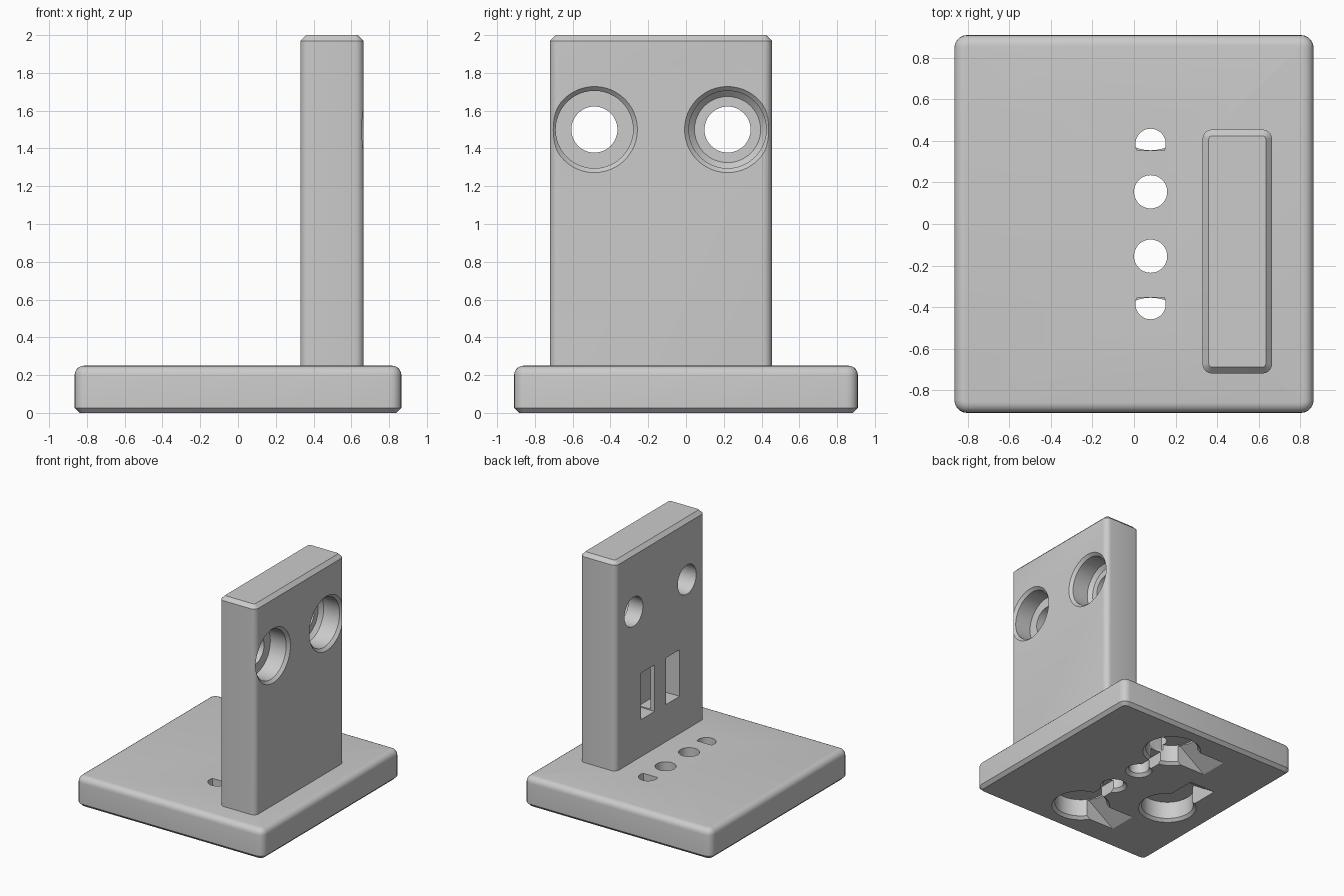
import bpy, bmesh, math
from mathutils import Vector, Matrix

cube = bpy.data.objects.get("Cube")
if cube:
    bpy.data.objects.remove(cube, do_unlink=True)

grey = bpy.data.materials.new("plain_grey")
grey.use_nodes = True
colour = (0.6, 0.6, 0.6, 1)
grey.diffuse_color = colour
grey.node_tree.nodes["Principled BSDF"].inputs["Base Color"].default_value = colour


def finish(name, bm):
    bmesh.ops.recalc_face_normals(bm, faces=bm.faces)
    mesh = bpy.data.meshes.new(name)
    bm.to_mesh(mesh)
    bm.free()
    mesh.materials.append(grey)
    obj = bpy.data.objects.new(name, mesh)
    bpy.context.collection.objects.link(obj)
    return obj


def box_mesh(low, high):
    low, high = Vector(low), Vector(high)
    bm = bmesh.new()
    bmesh.ops.create_cube(bm, size=1)
    for v in bm.verts:
        v.co = (low + high) / 2 + v.co * (high - low)
    return bm


def bevel_where(bm, test, size, segments):
    edges = [e for e in bm.edges if test(*(v.co for v in e.verts))]
    bmesh.ops.bevel(bm, geom=edges, offset=size, segments=segments,
                    profile=0.5, affect='EDGES')


def upright_edge(a, b):
    return abs(a.z - b.z) > 0.1


def level_edge(z):
    return lambda a, b: abs(a.z - z) < 0.001 and abs(b.z - z) < 0.001


def lathe(name, profile, origin, axis, sides=48):
    """Closed turned solid; profile is (radius, distance along axis)."""
    bm = bmesh.new()
    rings = []
    for r, d in profile:
        rings.append([bm.verts.new((r * math.cos(math.tau * i / sides),
                                    r * math.sin(math.tau * i / sides), d))
                      for i in range(sides)])
    for lower, upper in zip(rings, rings[1:]):
        for i in range(sides):
            j = (i + 1) % sides
            bm.faces.new((lower[i], lower[j], upper[j], upper[i]))
    bm.faces.new(rings[0])
    bm.faces.new(rings[-1])
    turn = Vector((0, 0, 1)).rotation_difference(Vector(axis)).to_matrix().to_4x4()
    bm.transform(Matrix.Translation(origin) @ turn)
    return finish(name, bm)


def prism(name, outline, offset):
    """Extrude a flat 3D outline along an offset."""
    bm = bmesh.new()
    face = bm.faces.new([bm.verts.new(p) for p in outline])
    made = bmesh.ops.extrude_face_region(bm, geom=[face])["geom"]
    bmesh.ops.translate(bm, vec=offset,
                        verts=[v for v in made if isinstance(v, bmesh.types.BMVert)])
    return finish(name, bm)


def cut(target, cutters):
    for cutter in cutters:
        cutter.hide_render = True
        mod = target.modifiers.new("cut", 'BOOLEAN')
        mod.operation, mod.solver, mod.object = 'DIFFERENCE', 'EXACT', cutter
        bpy.ops.object.select_all(action='DESELECT')
        bpy.context.view_layer.objects.active = target
        target.select_set(True)
        bpy.ops.object.modifier_apply(modifier=mod.name)
        bpy.data.objects.remove(cutter, do_unlink=True)
    bpy.ops.object.shade_smooth_by_angle(angle=math.radians(30))


# Base plate: rounded corners and top rim, chamfered underside
bm = box_mesh((-0.865, -0.91, 0), (0.865, 0.91, 0.25))
bevel_where(bm, upright_edge, 0.06, 5)
bevel_where(bm, level_edge(0.25), 0.05, 5)
bevel_where(bm, level_edge(0), 0.027, 1)
base = finish("base_plate", bm)

# Upright plate: rounded vertical corners and chamfered top
bm = box_mesh((0.33, -0.72, 0.22), (0.665, 0.455, 2))
bevel_where(bm, upright_edge, 0.045, 5)
bevel_where(bm, level_edge(2), 0.03, 1)
upright = finish("upright_plate", bm)

# Counterbored holes in the upright, one with a tapered seat
mouth = [(0.238, -0.01), (0.205, 0.023), (0.205, 0.17)]
bore = [(0.122, 0.4)]
cuts = [
    lathe("plain_bore", mouth + [(0.122, 0.17)] + bore, (0.665, -0.485, 1.5), (-1, 0, 0)),
    lathe("seated_bore", mouth + [(0.175, 0.2), (0.122, 0.2)] + bore,
          (0.665, 0.22, 1.5), (-1, 0, 0)),
]
# Pair of strap slots joined behind a thin bridge
for y in (0.033, -0.298):
    cuts.append(finish("strap_slot", box_mesh((0.3, y - 0.09, 0.56), (0.48, y + 0.09, 0.95))))
cuts.append(finish("strap_tunnel", box_mesh((0.37, -0.25, 0.57), (0.475, 0.0, 0.94))))
cut(upright, cuts)

# Round pockets under the base, each with a ramped finger slot
DEPTH = 0.17
cuts = []
for x, y, dx, dy in ((0.08, 0.56, -1, 0), (0.08, -0.56, -1, 0), (-0.47, -0.15, 0, 1)):
    cuts.append(lathe("pocket", [(0.238, -0.01), (0.205, 0.023), (0.205, DEPTH)],
                      (x, y, 0), (0, 0, 1)))
    along, across = Vector((dx, dy, 0)), Vector((-dy, dx, 0))
    start = Vector((x, y, 0)) - across * 0.12
    ramp = ((0, -0.02), (0, 0.165), (0.19, 0.165), (0.46, -0.02))
    cuts.append(prism("ramp", [start + along * s + Vector((0, 0, z)) for s, z in ramp],
                      across * 0.24))

# Cable holes through the base, with channels leading to the pockets
for side in (1, -1):
    cuts.append(lathe("cable_hole", [(0.115, -0.01), (0.08, 0.025), (0.08, 0.3)],
                      (0.08, side * 0.155, 0), (0, 0, 1)))
    ends = sorted((side * 0.155, side * 0.48))
    cuts.append(finish("channel", box_mesh((0.03, ends[0], -0.02), (0.13, ends[1], 0.1))))
    rim = []
    for i in range(33):
        a = math.radians(-25) + math.radians(230) * i / 32
        rim.append((0.08 + 0.073 * math.cos(a), side * (0.386 + 0.073 * math.sin(a)), 0.12))
    cuts.append(prism("half_round_hole", rim, (0, 0, 0.2)))
cut(base, cuts)
